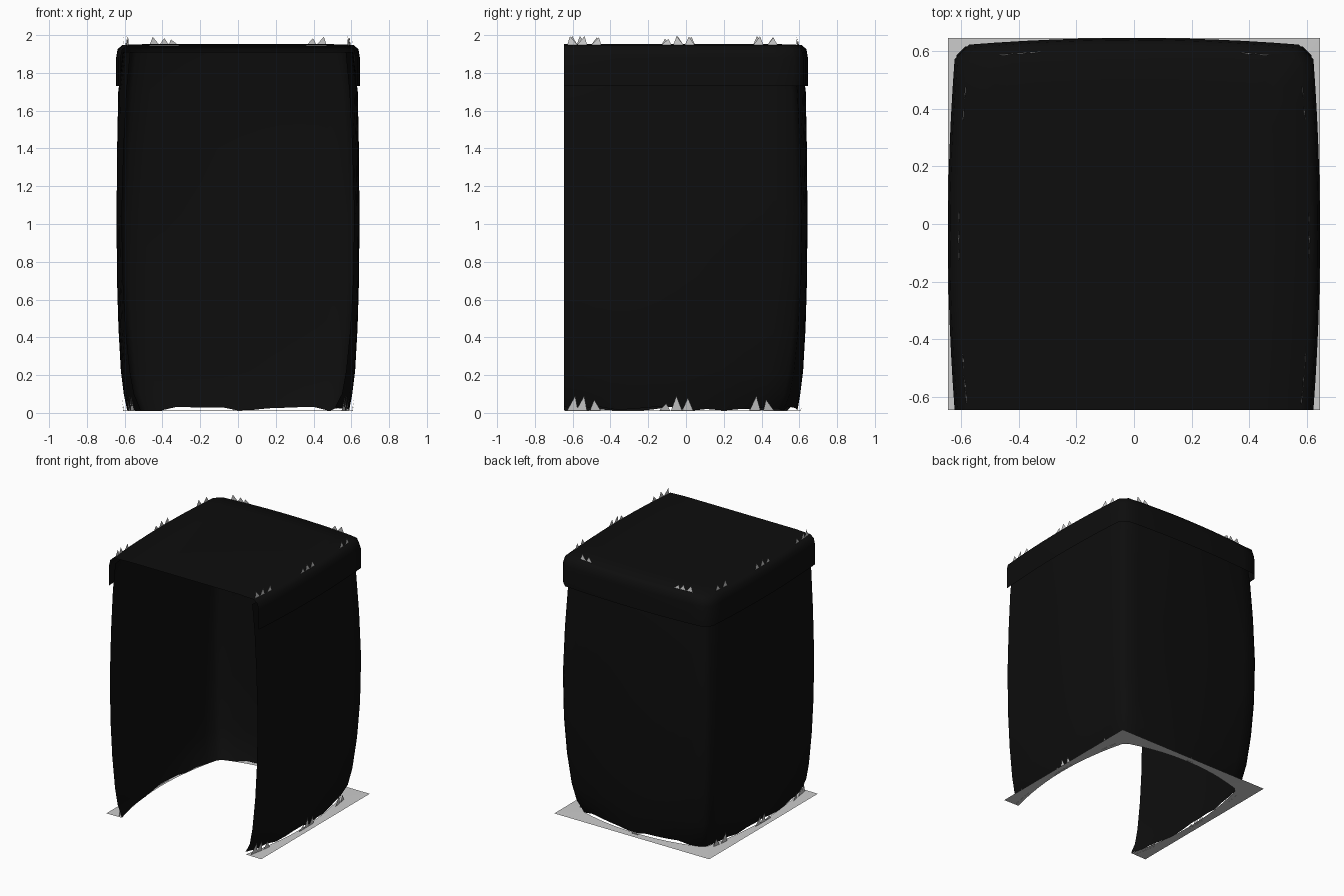
import bpy, bmesh, random
from mathutils import Vector

if "Cube" in bpy.data.objects:
    bpy.data.objects.remove(bpy.data.objects["Cube"])

random.seed(4)
FRONT = -0.645
N = 12

black = bpy.data.materials.new("black_cloth")
black.diffuse_color = (0.004, 0.004, 0.004, 1)
black.use_nodes = True
black.node_tree.nodes["Principled BSDF"].inputs["Base Color"].default_value = black.diffuse_color


def u_path(mid, corner, cham, z):
    """U-shaped outline, open at the front: left side, back, right side."""
    side, back = [], []
    for i in range(N + 1):
        s = -1 + 2 * i / N
        bulge = corner + (mid - corner) * (1 - s * s)
        y = FRONT + (corner - cham - FRONT) * i / N
        side.append(Vector((-bulge, y, z)))
        back.append(Vector(((corner - cham) * s, bulge, z)))
    right = [Vector((-p.x, p.y, p.z)) for p in reversed(side)]
    return side + back + right


def loft(name, rows, mat=None, cap=False, smooth=50):
    bm = bmesh.new()
    grid = [[bm.verts.new(p) for p in row] for row in rows]
    for a, b in zip(grid, grid[1:]):
        for i in range(len(a) - 1):
            bm.faces.new((a[i], b[i], b[i + 1], a[i + 1]))
    if cap:
        bm.faces.new(list(reversed(grid[-1])))
    bmesh.ops.recalc_face_normals(bm, faces=bm.faces)
    me = bpy.data.meshes.new(name)
    bm.to_mesh(me)
    bm.free()
    ob = bpy.data.objects.new(name, me)
    bpy.context.collection.objects.link(ob)
    if mat:
        me.materials.append(mat)
    if smooth:
        bpy.ops.object.select_all(action='DESELECT')
        ob.select_set(True)
        bpy.context.view_layer.objects.active = ob
        bpy.ops.object.shade_smooth_by_angle(angle=smooth * 0.01745)
    return ob


# Draped walls: bulging cloth, gathered in at the bottom (mid, corner, chamfer, z)
levels = [(0.59, 0.515, 0.03, 0.02), (0.605, 0.55, 0.03, 0.10), (0.62, 0.572, 0.03, 0.22),
          (0.633, 0.595, 0.03, 0.45), (0.641, 0.61, 0.03, 0.72), (0.643, 0.615, 0.03, 1.05),
          (0.64, 0.605, 0.03, 1.4), (0.634, 0.59, 0.03, 1.7), (0.61, 0.57, 0.03, 1.91)]
rows = [u_path(*lv) for lv in levels]
for p in rows[0]:
    p.z += random.uniform(-0.012, 0.014)
loft("cloth_walls", rows, black)

# Roof with a rounded edge and a short overhanging flap
roof = [(0.645, 0.622, 0.05, 1.73), (0.645, 0.622, 0.05, 1.88), (0.638, 0.612, 0.05, 1.925),
        (0.612, 0.583, 0.045, 1.948), (0.47, 0.45, 0.04, 1.953)]
loft("cloth_roof", [u_path(*lv) for lv in roof], black, cap=True)

# Flat ground flange from the wall hem out to a square outline
square = u_path(0.645, 0.645, 0.0, 0.01)
loft("ground_flange", [[Vector((p.x, p.y, 0.012)) for p in rows[0]], square], smooth=0)


# Small torn points poking through the roof edge and the hem
def spikes(name, ring, specs, z0, lift):
    """specs: (fraction along the U outline, height)"""
    bm = bmesh.new()
    for f, h in specs:
        t = f * (len(ring) - 1)
        i = min(int(t), len(ring) - 2)
        p = ring[i].lerp(ring[i + 1], t - i)
        d = (ring[i + 1] - ring[i]).normalized() * 0.03
        out = Vector((-d.y, d.x, 0)).normalized() * lift
        base = Vector((p.x, p.y, z0))
        tip = base + d * random.uniform(-0.6, 0.6) + out + Vector((0, 0, h))
        bm.faces.new([bm.verts.new(v) for v in (base - d, base + d, tip)])
    me = bpy.data.meshes.new(name)
    bm.to_mesh(me)
    bm.free()
    bpy.context.collection.objects.link(bpy.data.objects.new(name, me))


half = [(0.012, 0.08), (0.025, 0.08), (0.045, 0.06), (0.145, 0.04), (0.162, 0.08),
        (0.178, 0.07), (0.275, 0.08), (0.295, 0.06)]
both = half + [(1 - f, h) for f, h in half]
hem = u_path(0.605, 0.545, 0.03, 0.01)
spikes("hem_points", hem, both + [(0.5, 0.03)], 0.01, 0.012)
top = u_path(0.61, 0.58, 0.045, 1.945)
back = [(0.37, 0.7), (0.385, 0.6), (0.40, 0.5), (0.615, 0.6), (0.63, 0.7)]
spikes("roof_points", top, [(f, 0.025 + h * 0.35) for f, h in both] + [(f, 0.07 * h) for f, h in back],
       1.942, -0.005)
